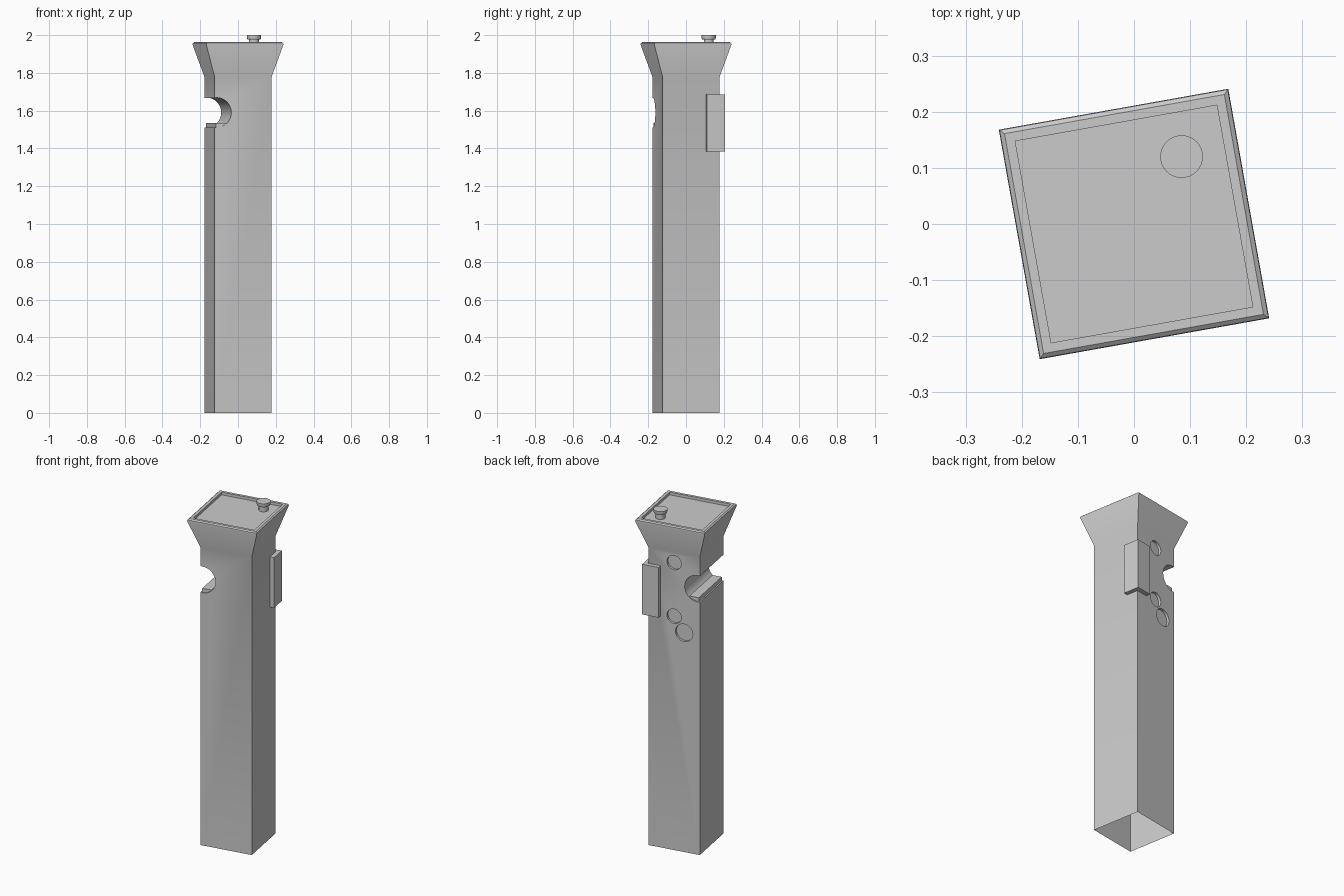
import bpy, bmesh, math
from mathutils import Matrix

if "Cube" in bpy.data.objects:
    bpy.data.objects.remove(bpy.data.objects["Cube"])

TURN = Matrix.Rotation(math.radians(10.1), 4, 'Z')


def make(name, bm):
    bmesh.ops.recalc_face_normals(bm, faces=bm.faces)
    bm.transform(TURN)
    me = bpy.data.meshes.new(name)
    bm.to_mesh(me)
    bm.free()
    ob = bpy.data.objects.new(name, me)
    bpy.context.collection.objects.link(ob)
    return ob


def lofted(name, rings, sides, center=(0, 0), phase=0.0):
    """Stack of regular rings given as (radius, z), capped at both ends."""
    bm = bmesh.new()
    loops = []
    for r, z in rings:
        loops.append([bm.verts.new((center[0] + r * math.cos(phase + 2 * math.pi * i / sides),
                                    center[1] + r * math.sin(phase + 2 * math.pi * i / sides), z))
                      for i in range(sides)])
    for a, b in zip(loops, loops[1:]):
        for i in range(sides):
            j = (i + 1) % sides
            bm.faces.new((a[i], a[j], b[j], b[i]))
    bm.faces.new(loops[0][::-1])
    bm.faces.new(loops[-1])
    return make(name, bm)


def box(name, lo, hi):
    bm = bmesh.new()
    bmesh.ops.create_cube(bm, size=1)
    for v in bm.verts:
        v.co = [(a + b) / 2 + c * (b - a) for a, b, c in zip(lo, hi, v.co)]
    return make(name, bm)


def y_cylinder(name, x, y, z, r, length, seg=32):
    bm = bmesh.new()
    bmesh.ops.create_cone(bm, cap_ends=True, segments=seg, radius1=r, radius2=r, depth=length,
                          matrix=Matrix.Translation((x, y, z)) @ Matrix.Rotation(math.pi / 2, 4, 'X'))
    return make(name, bm)


# Square post with flared head and recessed top panel
S = math.sqrt(2)
profile = [(0.1535, 0), (0.1535, 1.78), (0.2077, 1.95), (0.2065, 1.957), (0.199, 1.963),
           (0.1825, 1.963), (0.1825, 1.947)]
post = lofted("post", [(h * S, z) for h, z in profile], 4, phase=math.pi / 4)

# Side notch and shallow round recesses in the back face
cutters = [y_cylinder("notch_cutter", -0.142, 0, 1.59, 0.079, 0.6)]
for x, z, r in [(0.0, 1.719, 0.043), (0.0, 1.398, 0.043), (-0.06, 1.311, 0.052)]:
    cutters.append(y_cylinder("recess_cutter", x, 0.1885, z, r, 0.1))
for c in cutters:
    m = post.modifiers.new("cut", 'BOOLEAN')
    m.operation = 'DIFFERENCE'
    m.solver = 'EXACT'
    m.object = c
    c.hide_render = True
deps = bpy.context.evaluated_depsgraph_get()
cut_mesh = bpy.data.meshes.new_from_object(post.evaluated_get(deps))
post.modifiers.clear()
post.data = cut_mesh
for c in cutters:
    bpy.data.objects.remove(c)

# Open underside
bm = bmesh.new()
bm.from_mesh(post.data)
bottom = [f for f in bm.faces if all(v.co.z < 1e-4 for v in f.verts)]
bmesh.ops.delete(bm, geom=bottom, context='FACES')
bm.to_mesh(post.data)
bm.free()

# Ledge lying in the notch, and corner block
box("notch_ledge", (-0.145, -0.148, 1.503), (-0.09, 0.148, 1.535))
box("corner_block", (0.08, 0.08, 1.385), (0.179, 0.179, 1.685))

# Knob on the top panel
knob = lofted("top_knob", [(0.026, 1.945), (0.026, 1.976), (0.035, 1.978), (0.038, 1.987), (0.038, 2.0)],
              32, center=(0.1046, 0.1034))

for ob in (post, knob):
    bpy.ops.object.select_all(action='DESELECT')
    ob.select_set(True)
    bpy.context.view_layer.objects.active = ob
    bpy.ops.object.shade_smooth_by_angle(angle=math.radians(30))
